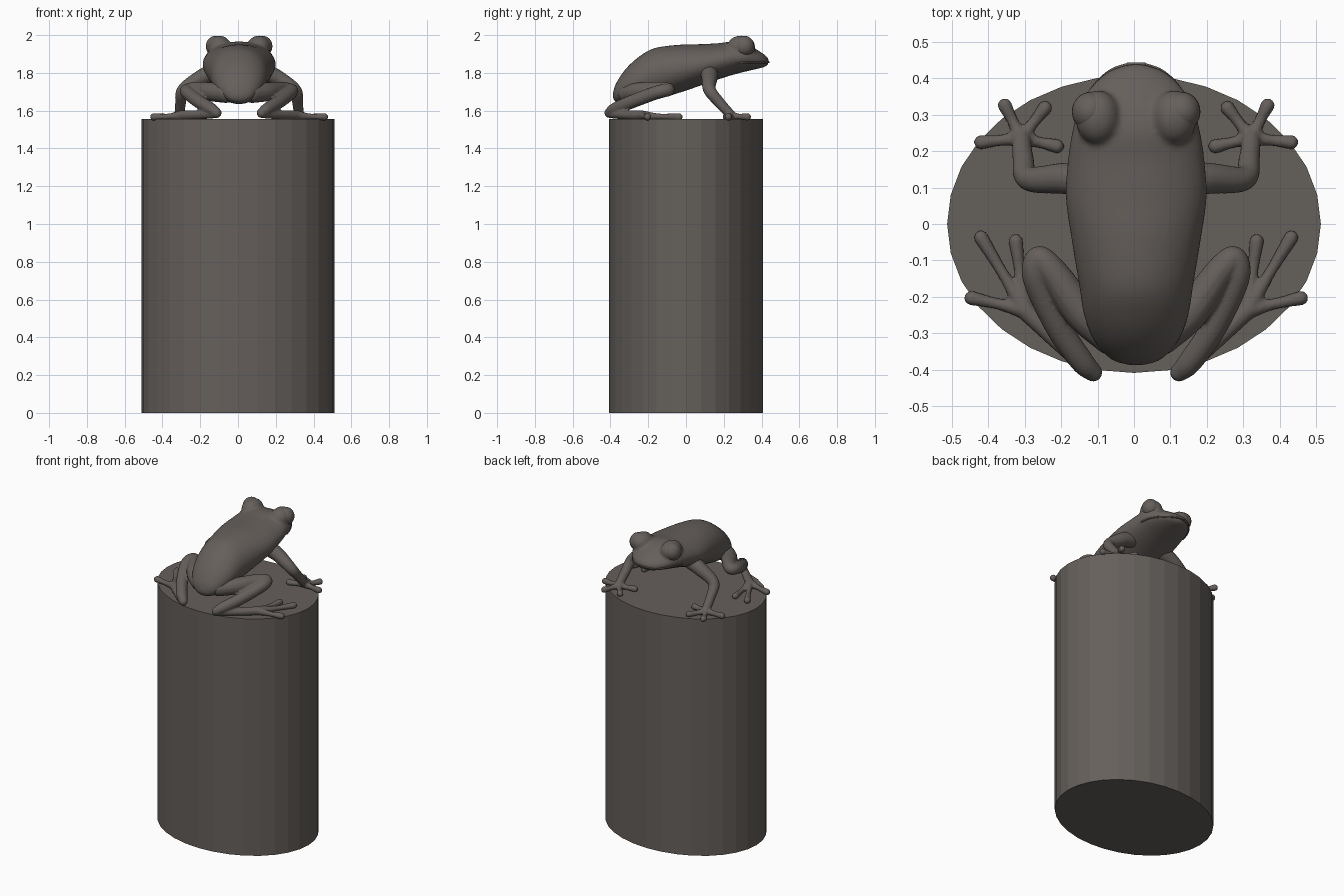
import bpy, bmesh, math
from mathutils import Vector

if "Cube" in bpy.data.objects:
    bpy.data.objects.remove(bpy.data.objects["Cube"])

stone = bpy.data.materials.new("warm_grey")
stone.use_nodes = True
COLOUR = (0.13, 0.115, 0.105, 1)
stone.diffuse_color = COLOUR
stone.node_tree.nodes["Principled BSDF"].inputs["Base Color"].default_value = COLOUR
MID = 0.006    # mirror plane of the frog
TOP = 1.555    # top of the pedestal


def finish(bm, name, smooth=True, voxel=0, relax=0):
    bmesh.ops.recalc_face_normals(bm, faces=bm.faces)
    mesh = bpy.data.meshes.new(name)
    bm.to_mesh(mesh)
    bm.free()
    mesh.materials.append(stone)
    ob = bpy.data.objects.new(name, mesh)
    bpy.context.collection.objects.link(ob)
    if voxel:
        mod = ob.modifiers.new("fuse", 'REMESH')
        mod.mode = 'VOXEL'
        mod.voxel_size = voxel
        mod.use_smooth_shade = True
        mod = ob.modifiers.new("soften", 'SMOOTH')
        mod.iterations = relax
    for p in mesh.polygons:
        p.use_smooth = smooth
    return ob


def skin_rings(bm, rings):
    rings = [[bm.verts.new(co) for co in ring] for ring in rings]
    n = len(rings[0])
    for a, b in zip(rings, rings[1:]):
        for i in range(n):
            bm.faces.new((a[i], a[(i + 1) % n], b[(i + 1) % n], b[i]))
    bm.faces.new(rings[0][::-1])
    bm.faces.new(rings[-1])


def spline(points, steps=8):
    # Catmull-Rom through points of any dimension
    p = [Vector(q) for q in points]
    p = [2 * p[0] - p[1]] + p + [2 * p[-1] - p[-2]]
    out = []
    for a, b, c, d in zip(p, p[1:], p[2:], p[3:]):
        for k in range(steps):
            t = k / steps
            out.append(0.5 * (2 * b + (c - a) * t + (2 * a - 5 * b + 4 * c - d) * t * t
                              + (3 * b - a - 3 * c + d) * t ** 3))
    return out + [p[-2]]


def ball(bm, centre, size, detail=24):
    made = bmesh.ops.create_uvsphere(bm, u_segments=detail, v_segments=detail // 2, radius=1)
    for v in made["verts"]:
        v.co = Vector(centre) + Vector(a * b for a, b in zip(v.co, size))


def tube(bm, points, side=1, sides=14):
    # points are (x, y, z, radius); both ends are rounded with balls
    path = [(Vector((MID + side * q[0], q[1], q[2])), q[3]) for q in spline(points)]
    rings, u = [], Vector((0.3, 0.2, 0.93))
    for i, (co, r) in enumerate(path):
        t = (path[min(i + 1, len(path) - 1)][0] - path[max(i - 1, 0)][0]).normalized()
        u = (u - t * u.dot(t)).normalized()
        w = t.cross(u)
        rings.append([co + r * (u * math.cos(a) + w * math.sin(a))
                      for a in (math.tau * k / sides for k in range(sides))])
    skin_rings(bm, rings)
    for co, r in (path[0], path[-1]):
        ball(bm, co, (r, r, r), 14)


# Oval pedestal with flat facets
bm = bmesh.new()
bmesh.ops.create_cone(bm, cap_ends=True, segments=32, radius1=1, radius2=1, depth=TOP)
for v in bm.verts:
    v.co = (v.co.x * 0.512, v.co.y * 0.408, v.co.z + TOP / 2)
finish(bm, "pedestal", smooth=False)

# Frog torso and head: (y, half width, underside, back)
body = spline([(-.387, .02, 1.665, 1.695), (-.37, .07, 1.645, 1.745), (-.32, .115, 1.635, 1.82),
               (-.25, .143, 1.64, 1.885), (-.17, .156, 1.655, 1.93), (-.05, .176, 1.69, 1.948),
               (.07, .193, 1.73, 1.952), (.17, .188, 1.765, 1.957), (.25, .176, 1.79, 1.966),
               (.32, .157, 1.808, 1.952), (.38, .12, 1.822, 1.92), (.42, .073, 1.833, 1.893),
               (.438, .02, 1.85, 1.873)])


def section(row, angle):
    y, half, low, high = row
    return Vector((MID + half * math.cos(angle), y,
                   (low + high) / 2 + (high - low) / 2 * math.sin(angle)))


bm = bmesh.new()
skin_rings(bm, [[section(row, math.tau * k / 40) for k in range(40)] for row in body])
for side in (-1, 1):    # brow bulges behind the eyes
    ball(bm, (MID + side * .105, .292, 1.938), (.062, .075, .06))
finish(bm, "torso_and_head", voxel=.009, relax=5)

# Mouth line wrapped round the snout
lip = [section(row, -.35) for row in body if row[0] > .26]
left_half = [(p.x - MID, p.y, p.z, .005) for p in lip]
bm = bmesh.new()
tube(bm, left_half + [(-x, y, z, r) for x, y, z, r in left_half[::-1]], sides=8)
finish(bm, "mouth_line")

ARM = [(.12, .12, 1.81, .05), (.2, .125, 1.775, .043), (.295, .125, 1.71, .034),
       (.31, .18, 1.64, .029), (.315, .235, 1.58, .026)]
PALM = (.315, .235, 1.574, .024)
FINGERS = [(.36, .325), (.25, .318), (.425, .224), (.217, .213)]
LEG = [(.07, -.31, 1.69, .05), (.15, -.24, 1.7, .05), (.23, -.13, 1.712, .041),
       (.268, -.095, 1.71, .035), (.275, -.15, 1.698, .036), (.215, -.28, 1.65, .036),
       (.15, -.375, 1.61, .033), (.118, -.407, 1.588, .026)]
FOOT = [(.118, -.407, 1.585, .024), (.2, -.335, 1.578, .024), (.305, -.235, 1.575, .027)]
TOES = [(.452, -.203), (.425, -.037), (.33, -.047)]


def digit(bm, root, tip, side):
    # slim middle and a rounded pad at the end
    x, y = (root[0] + tip[0]) / 2, (root[1] + tip[1]) / 2
    tube(bm, [root, (x, y, 1.569, .0155), (*tip, 1.567, .02)], side)


for side, word in ((1, "left"), (-1, "right")):
    # Front leg with four spread fingers
    bm = bmesh.new()
    tube(bm, ARM, side)
    for tip in FINGERS:
        digit(bm, PALM, tip, side)
    finish(bm, word + "_front_leg", voxel=.006, relax=3)

    # Folded hind leg with long foot and toes
    bm = bmesh.new()
    tube(bm, LEG, side)
    tube(bm, FOOT, side)
    for tip in TOES:
        digit(bm, FOOT[-1], tip, side)
    finish(bm, word + "_hind_leg", voxel=.006, relax=3)

    # Round eye set into the brow
    bm = bmesh.new()
    ball(bm, (MID + side * .125, .308, 1.941), (.051, .054, .055), 32)
    finish(bm, word + "_eye")
